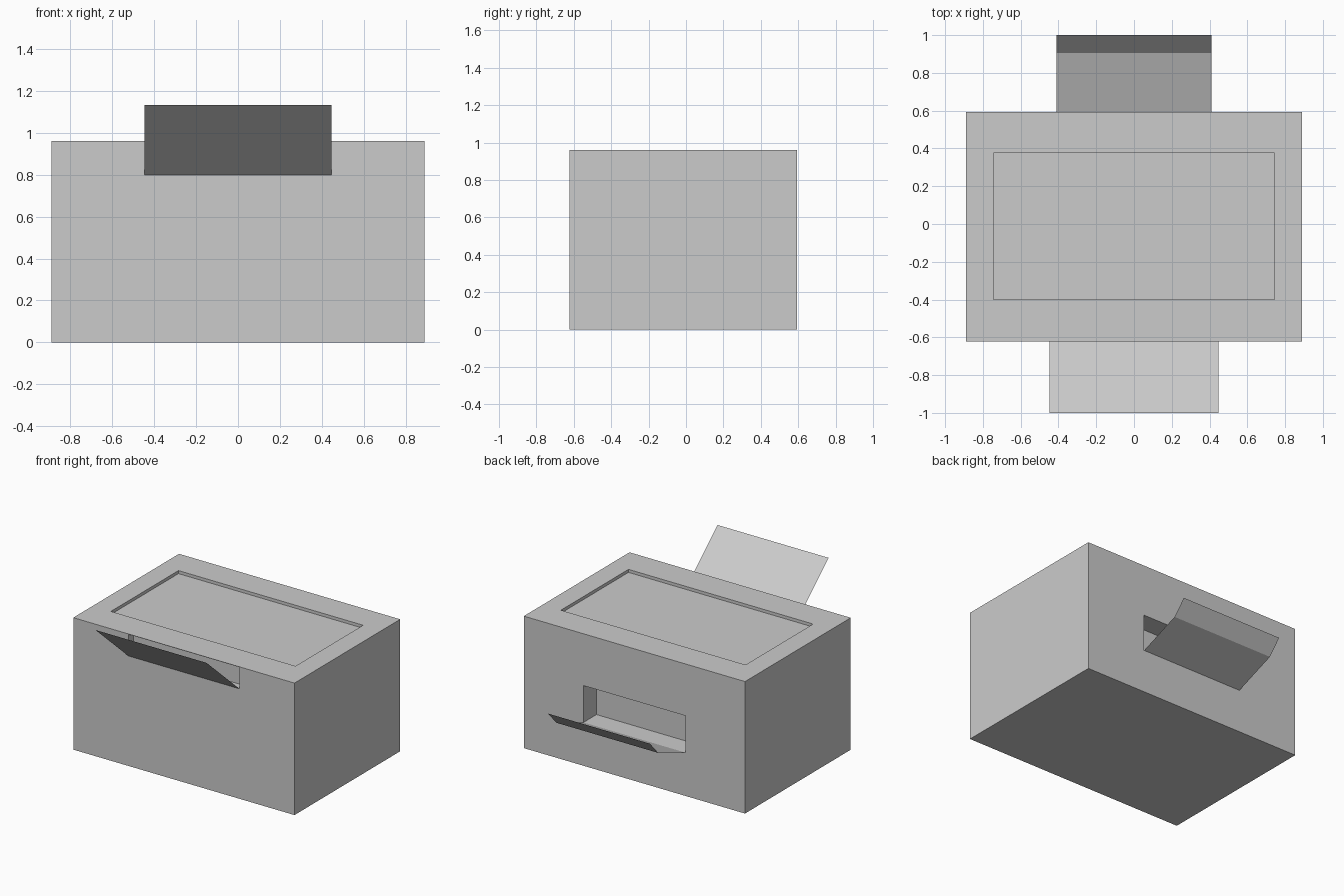
import bpy, bmesh

if "Cube" in bpy.data.objects:
    bpy.data.objects.remove(bpy.data.objects["Cube"])


def box(name, x, y, z):
    """Box from (min, max) ranges on each axis."""
    bm = bmesh.new()
    bmesh.ops.create_cube(bm, size=1)
    for v in bm.verts:
        v.co = [(a + b) / 2 + c * (b - a) for (a, b), c in zip((x, y, z), v.co)]
    return finish(name, bm)


def sheet(name, half_width, profile):
    """Thin folded sheet: a (y, z) profile swept across the width."""
    bm = bmesh.new()
    rows = [[bm.verts.new((s * half_width, y, z)) for s in (-1, 1)] for y, z in profile]
    for (a, b), (c, d) in zip(rows, rows[1:]):
        f = bm.faces.new((a, b, d, c))
        f.normal_update()
        if f.normal.z < 0:
            f.normal_flip()
    return finish(name, bm)


def finish(name, bm):
    mesh = bpy.data.meshes.new(name)
    bm.to_mesh(mesh)
    bm.free()
    obj = bpy.data.objects.new(name, mesh)
    bpy.context.collection.objects.link(obj)
    return obj


def carve(target, cutter):
    """Subtract the cutter, then discard it."""
    mod = target.modifiers.new(cutter.name, 'BOOLEAN')
    mod.operation, mod.solver, mod.object = 'DIFFERENCE', 'EXACT', cutter
    bpy.context.view_layer.objects.active = target
    bpy.ops.object.modifier_apply(modifier=mod.name)
    bpy.data.objects.remove(cutter)


FRONT, BACK, TOP = -0.622, 0.593, 0.96

# Main housing
body = box("printer_body", (-0.89, 0.89), (FRONT, BACK), (0, TOP))

# Shallow panel in the lid, paper slot under the front edge, deeper slot at the back
carve(body, box("lid_recess", (-0.743, 0.743), (-0.40, 0.377), (TOP - 0.022, TOP + 0.1)))
carve(body, box("front_slot", (-0.447, 0.447), (FRONT - 0.1, FRONT + 0.06), (0.80, TOP - 0.003)))
carve(body, box("back_slot", (-0.41, 0.41), (BACK - 0.15, BACK + 0.1), (0.315, 0.583)))

# Sloping sheet trays
sheet("front_tray", 0.447, [(FRONT, 0.80), (-1.0, 1.133)])
sheet("back_tray", 0.41, [(BACK, 0.315), (0.905, 0.432), (1.0, 0.535)])
